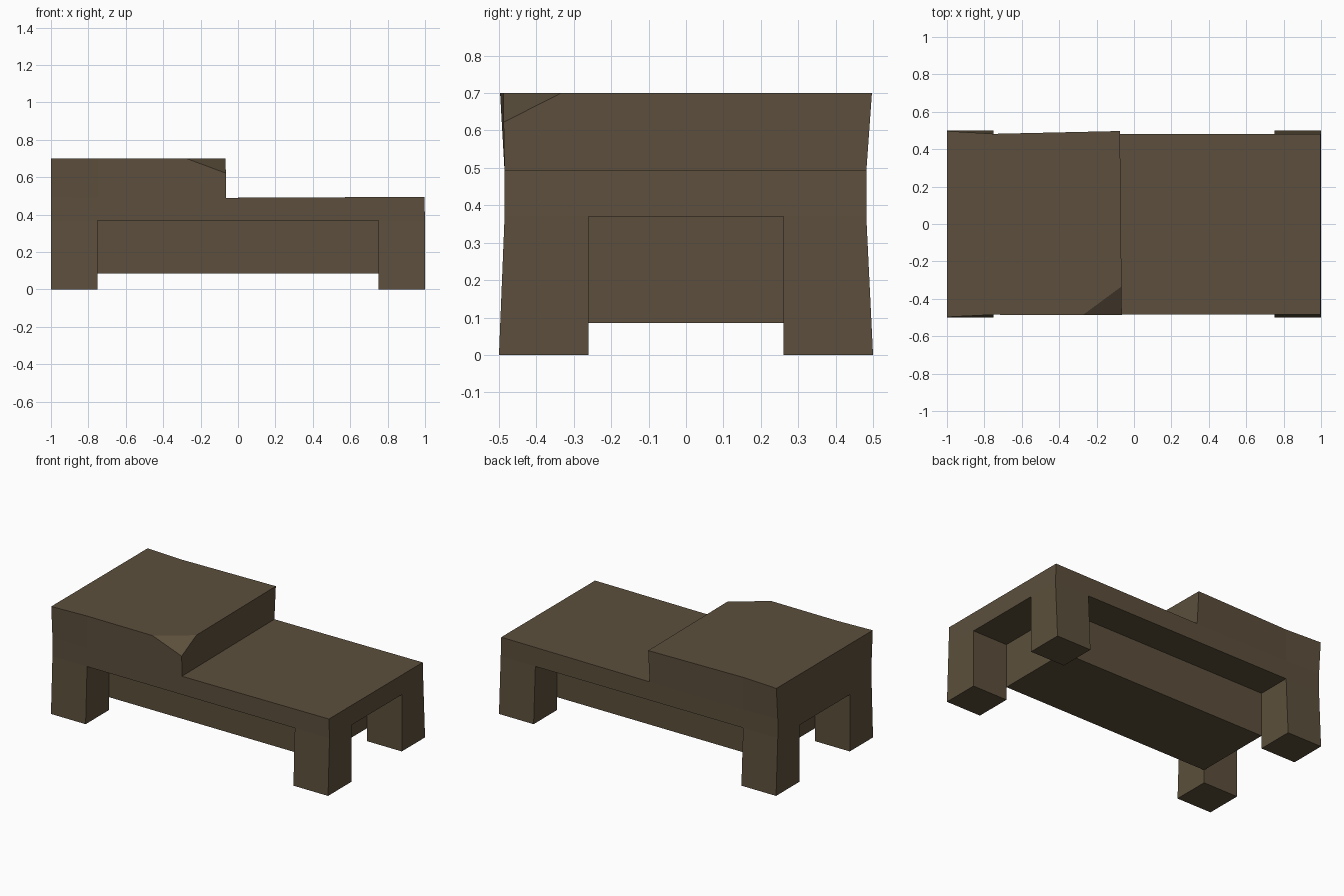
import bpy
import bmesh
from mathutils import Vector

cube = bpy.data.objects.get("Cube")
if cube:
    bpy.data.objects.remove(cube, do_unlink=True)

# One flat colour
mat = bpy.data.materials.new("dark_brown")
colour = (0.107, 0.078, 0.045, 1)
mat.use_nodes = True
mat.diffuse_color = colour
bsdf = mat.node_tree.nodes["Principled BSDF"]
bsdf.inputs["Base Color"].default_value = colour
bsdf.inputs["Roughness"].default_value = 1

# Block layout: edges of the cells along each axis
XS = [-1, -0.75, -0.07, 0.75, 1]
YS = [-0.485, -0.26, 0.26, 0.482]
ZS = [0, 0.085, 0.37, 0.495, 0.7]


def filled(i, j, k):
    """Which cells are solid: legs, hanging core, deck and raised end."""
    if not (0 <= i < 4 and 0 <= j < 3 and 0 <= k < 4):
        return False
    if k == 3:
        return i < 2
    if k == 2:
        return True
    leg = i in (0, 3) and j in (0, 2)
    core = k == 1 and i in (1, 2) and j == 1
    return leg or core


def place(i, j, k):
    """Corner position with the slight flare of the feet and raised end."""
    x, y, z = XS[i], YS[j], ZS[k]
    if j in (0, 3):
        if k < 2:
            foot = 0.5 if j else -0.5
            y = foot + (y - foot) * z / ZS[2]
        elif k == 4 and i == 0:
            y = 0.497 if j else -0.497
        elif k == 4 and i == 2:
            y = 0.497 if j else -0.489
    if i == 4 and k == 3:
        x = 0.996
    if i == 2 and k > 2:
        x = -0.07 - 0.01 * y
    if k == 3 and 0 < i < 3:
        z = 0.49
    return x, y, z


bm = bmesh.new()
corners = {}


def corner(key):
    if key not in corners:
        corners[key] = bm.verts.new(place(*key))
    return corners[key]


# Outer skin of the solid cells
for i in range(4):
    for j in range(3):
        for k in range(4):
            if not filled(i, j, k):
                continue
            cell = (i, j, k)
            for axis in range(3):
                u, v = (axis + 1) % 3, (axis + 2) % 3
                for side in (0, 1):
                    step = [0, 0, 0]
                    step[axis] = 1 if side else -1
                    if filled(*(c + s for c, s in zip(cell, step))):
                        continue
                    ring = []
                    for du, dv in ((0, 0), (1, 0), (1, 1), (0, 1)):
                        key = list(cell)
                        key[axis] += side
                        key[u] += du
                        key[v] += dv
                        ring.append(corner(tuple(key)))
                    bm.faces.new(ring if side else ring[::-1])

# Chipped corner on the raised end
tip = corners[(2, 0, 4)]
cuts = []
for edge in list(tip.link_edges):
    d = edge.other_vert(tip).co - tip.co
    reach = max(((abs(d.x), 0.21), (abs(d.y), 0.155), (abs(d.z), 0.078)))[1]
    cuts.append(bmesh.utils.edge_split(edge, tip, reach / d.length)[1])
for face in list(tip.link_faces):
    pair = [v for v in cuts if v in face.verts[:]]
    bmesh.utils.face_split(face, pair[0], pair[1])
bmesh.ops.delete(bm, geom=[tip], context='VERTS')
chip = bm.faces.new(cuts)
chip.normal_update()
if chip.normal.dot(Vector((1, -1, 1))) < 0:
    chip.normal_flip()

# Merge the flat areas into clean faces
bm.normal_update()
bmesh.ops.dissolve_limit(bm, angle_limit=0.01, verts=bm.verts[:],
                         edges=bm.edges[:])

mesh = bpy.data.meshes.new("stepped_bench")
bm.to_mesh(mesh)
bm.free()
mesh.materials.append(mat)
bench = bpy.data.objects.new("stepped_bench", mesh)
bpy.context.collection.objects.link(bench)
